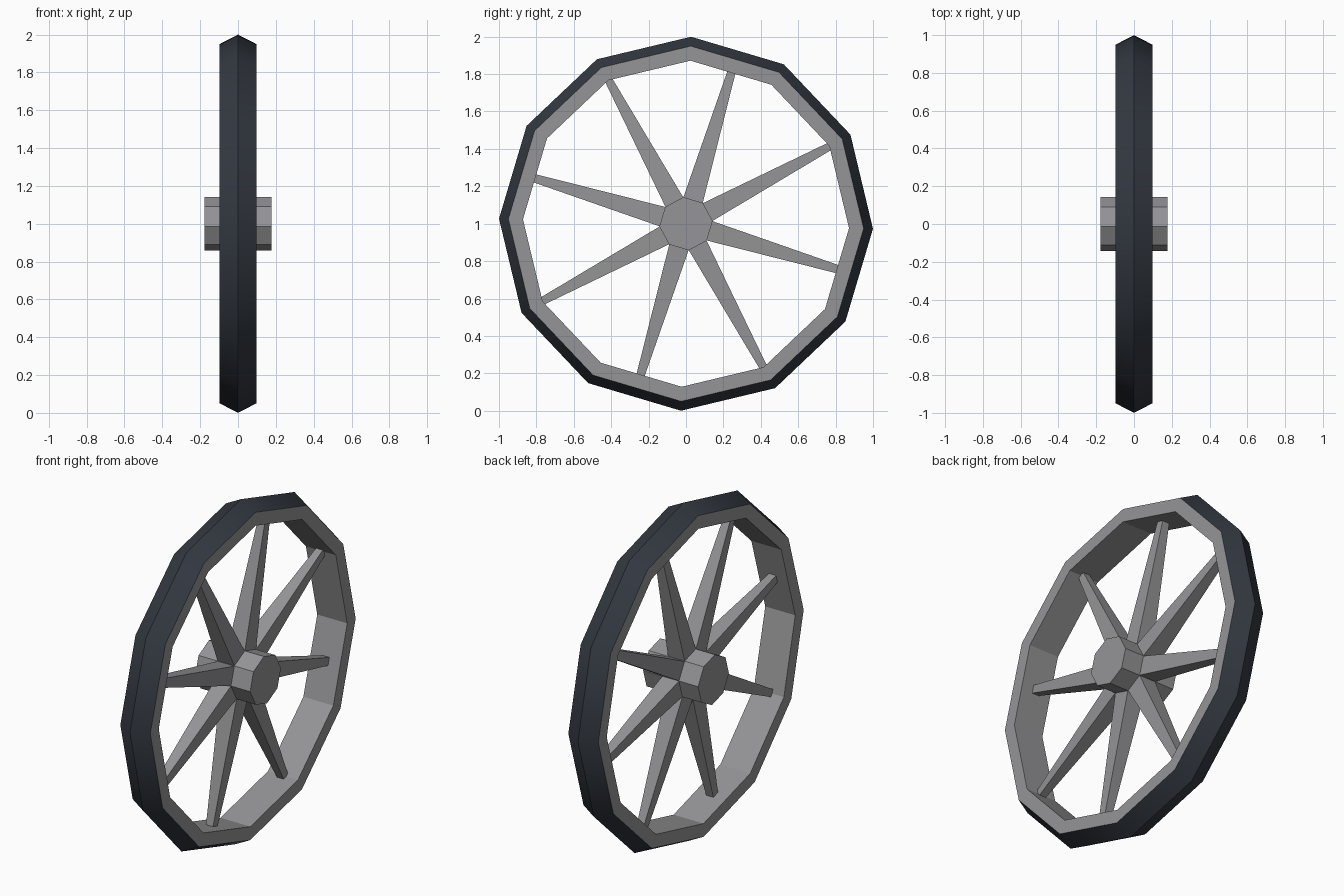
import bpy, bmesh, math
from mathutils import Matrix

if "Cube" in bpy.data.objects:
    bpy.data.objects.remove(bpy.data.objects["Cube"])

CENTRE_Z = 1.0


def material(name, rgb):
    m = bpy.data.materials.new(name)
    m.diffuse_color = (*rgb, 1.0)
    m.use_nodes = True
    m.node_tree.nodes["Principled BSDF"].inputs["Base Color"].default_value = m.diffuse_color
    return m


GREY = material("grey", (0.30, 0.30, 0.31))
DARK = material("dark_rubber", (0.033, 0.040, 0.053))


def finish(name, bm, mat):
    me = bpy.data.meshes.new(name)
    bm.to_mesh(me)
    bm.free()
    me.materials.append(mat)
    ob = bpy.data.objects.new(name, me)
    bpy.context.collection.objects.link(ob)
    return ob


def revolve(profile, sides, start):
    """Sweep (x, radius) points around the axle with a low side count."""
    bm = bmesh.new()
    rings = []
    for i in range(sides):
        t = math.radians(start) + math.tau * i / sides
        rings.append([bm.verts.new((x, r * math.cos(t), CENTRE_Z + r * math.sin(t)))
                      for x, r in profile])
    for i in range(sides):
        a, b = rings[i], rings[(i + 1) % sides]
        for j in range(len(profile) - 1):
            bm.faces.new((a[j], a[j + 1], b[j + 1], b[j]))
    return bm


# Tyre: ridged band, smooth around its length with a sharp centre ridge
bm = revolve([(0.097, 0.95), (0, 1.0), (-0.097, 0.95)], 12, -1.55)
for f in bm.faces:
    f.smooth = True
for e in bm.edges:
    if all(abs(v.co.x) < 1e-4 for v in e.verts):
        e.smooth = False
finish("tyre", bm, DARK)

# Rim: flat sides and flat inner faces
bm = revolve([(-0.097, 0.95), (-0.097, 0.872), (0.097, 0.872), (0.097, 0.95)], 12, -1.55)
finish("rim", bm, GREY)

# Hub: eight-sided barrel with closed ends
bm = revolve([(0.178, 0.143), (-0.178, 0.143)], 8, 5.8)
bmesh.ops.holes_fill(bm, edges=bm.edges[:], sides=8)
bmesh.ops.recalc_face_normals(bm, faces=bm.faces[:])
finish("hub", bm, GREY)

# Spokes: tapered square bars, one from each hub face into the rim
R0, R1 = 0.12, 0.89
for k in range(8):
    angle = math.radians(28.3 + 45 * k - 90)
    m = (Matrix.Translation((0, 0, CENTRE_Z)) @ Matrix.Rotation(angle, 4, 'X')
         @ Matrix.Translation((0, 0, (R0 + R1) / 2)) @ Matrix.Rotation(math.pi / 4, 4, 'Z'))
    bm = bmesh.new()
    bmesh.ops.create_cone(bm, cap_ends=True, segments=4, radius1=0.0545 * math.sqrt(2),
                          radius2=0.0205 * math.sqrt(2), depth=R1 - R0, matrix=m)
    finish(f"spoke_{k + 1}", bm, GREY)
